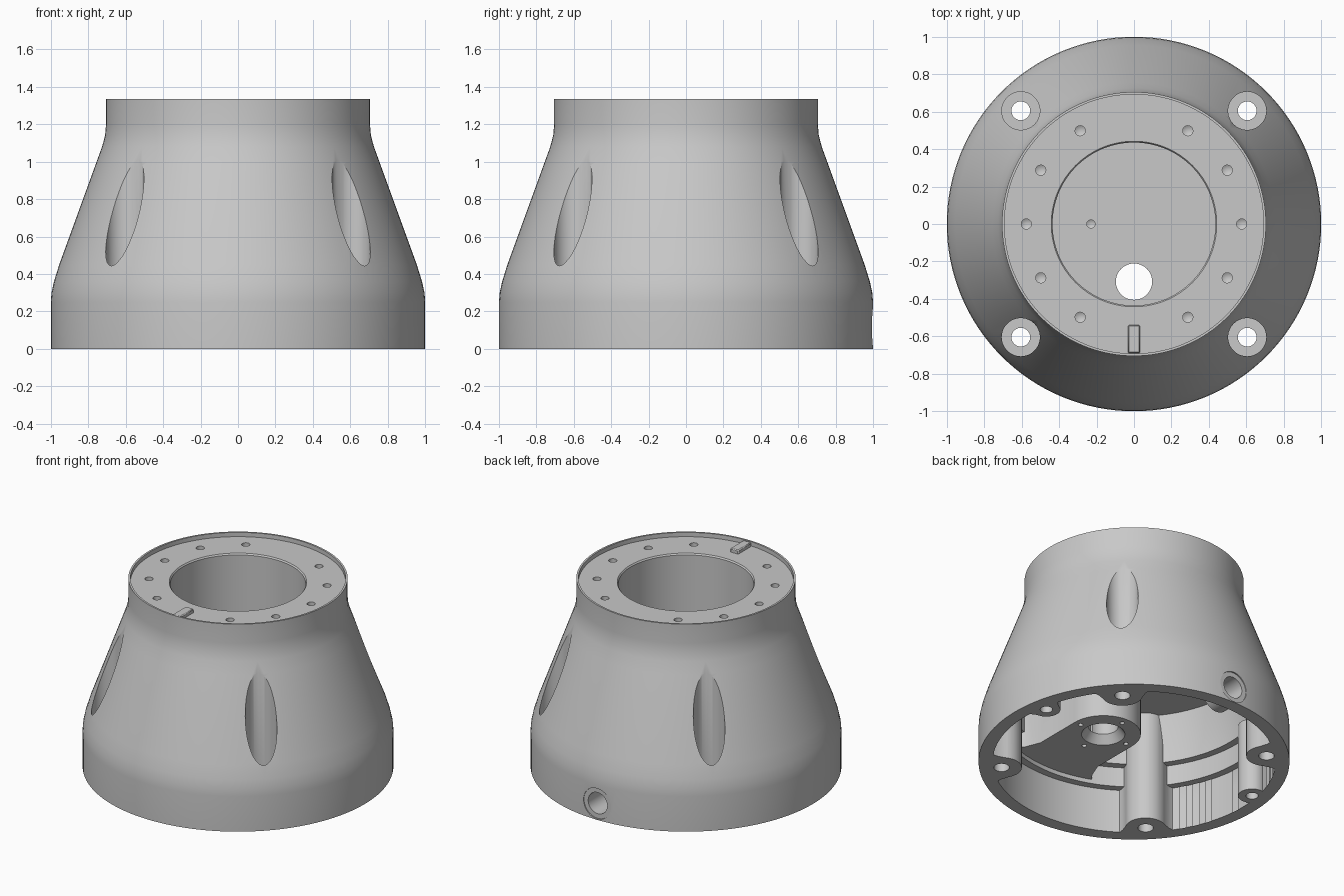
import bpy, bmesh
from math import radians, sin, cos, pi
from mathutils import Matrix, Vector

default = bpy.data.objects.get("Cube")
if default:
    bpy.data.objects.remove(default, do_unlink=True)

grey = bpy.data.materials.new("cast_grey")
grey.use_nodes = True
GREY = (0.58, 0.58, 0.58, 1)
grey.diffuse_color = GREY
grey.node_tree.nodes["Principled BSDF"].inputs["Base Color"].default_value = GREY


def finish(bm, name):
    bmesh.ops.recalc_face_normals(bm, faces=bm.faces)
    mesh = bpy.data.meshes.new(name)
    bm.to_mesh(mesh)
    bm.free()
    mesh.materials.append(grey)
    obj = bpy.data.objects.new(name, mesh)
    bpy.context.collection.objects.link(obj)
    return obj


def lathe(name, profile, steps=128):
    """Revolve a profile of (radius, height) points around z."""
    bm = bmesh.new()
    verts = [bm.verts.new((r, 0, z)) for r, z in profile]
    edges = [bm.edges.new(pair) for pair in zip(verts, verts[1:])]
    bmesh.ops.spin(bm, geom=verts + edges, cent=(0, 0, 0), axis=(0, 0, 1),
                   angle=2 * pi, steps=steps)
    bmesh.ops.remove_doubles(bm, verts=bm.verts, dist=0.0001)
    return finish(bm, name)


def rod(name, start, end, r, r_end=None, sides=48):
    """Cylinder or cone between two points."""
    a, b = Vector(start), Vector(end)
    turn = (b - a).to_track_quat('Z', 'Y').to_matrix().to_4x4()
    bm = bmesh.new()
    bmesh.ops.create_cone(bm, cap_ends=True, segments=sides, radius1=r,
                          radius2=r if r_end is None else r_end,
                          depth=(b - a).length,
                          matrix=Matrix.Translation((a + b) / 2) @ turn)
    return finish(bm, name)


def post(name, x, y, z0, z1, r, r_end=None, sides=48):
    return rod(name, (x, y, z0), (x, y, z1), r, r_end, sides)


def drill(name, x, y, z0, z1, r):
    """Blind hole with a pointed bottom."""
    return lathe_at(name, x, y, [(0, z0), (r, z0 + r * 0.6), (r, z1), (0, z1)])


def lathe_at(name, x, y, profile):
    obj = lathe(name, profile, 24)
    obj.data.transform(Matrix.Translation((x, y, 0)))
    return obj


def web(name, angle, sections, z0, z1):
    """Upright prism running outwards; sections are (radius, half width)."""
    outline = [(r, w) for r, w in sections] + [(r, -w) for r, w in sections[::-1]]
    bm = bmesh.new()
    face = bm.faces.new([bm.verts.new((r, w, z0)) for r, w in outline])
    extruded = bmesh.ops.extrude_face_region(bm, geom=[face])["geom"]
    top = [v for v in extruded if isinstance(v, bmesh.types.BMVert)]
    bmesh.ops.translate(bm, verts=top, vec=(0, 0, z1 - z0))
    bm.transform(Matrix.Rotation(radians(angle), 4, 'Z'))
    return finish(bm, name)


def carve(target, tools):
    """Subtract each tool from the target, discard it and tidy the seams."""
    bpy.context.view_layer.objects.active = target
    for tool in tools:
        mod = target.modifiers.new("carve", 'BOOLEAN')
        mod.operation, mod.solver, mod.object = 'DIFFERENCE', 'EXACT', tool
        bpy.ops.object.modifier_apply(modifier=mod.name)
        bpy.data.objects.remove(tool, do_unlink=True)
    bm = bmesh.new()
    bm.from_mesh(target.data)
    bmesh.ops.remove_doubles(bm, verts=bm.verts, dist=0.0002)
    bmesh.ops.dissolve_degenerate(bm, edges=bm.edges, dist=0.0002)
    bm.to_mesh(target.data)
    bm.free()


def polar(r, degrees):
    return r * cos(radians(degrees)), r * sin(radians(degrees))


# Flared outer body with the raised rim and round well on top
body = lathe("housing_body", [
    (0, 0), (1, 0), (1, 0.25), (0.996, 0.3), (0.983, 0.36), (0.955, 0.45),
    (0.755, 1.0), (0.726, 1.08), (0.71, 1.14), (0.705, 1.2), (0.705, 1.335),
    (0.692, 1.335), (0.692, 1.305), (0.442, 1.305), (0.435, 1.295),
    (0.435, 0.85), (0, 0.85)])

# Underside cavity with stepped wall and flat ceiling
cavity = lathe("cavity", [
    (0, -0.1), (0.91, -0.1), (0.91, 0.31), (0.86, 0.31), (0.86, 0.45),
    (0.81, 0.45), (0.81, 0.56), (0.77, 0.78), (0, 0.78)])

# Material kept inside the cavity: flared bolt bosses, tongue and port sleeve
ANGLES = (45, 135, 225, 315)
CORNERS = [polar(0.855, a) for a in ANGLES]
SIDES = [polar(0.877, a) for a in (10, 170)]
kept = [post("corner_boss", x, y, -0.2, 1.3, 0.13) for x, y in CORNERS]
kept += [web("corner_web", a, [(0.82, 0.125), (0.87, 0.15), (0.96, 0.23)],
             -0.2, 1.3) for a in ANGLES]
kept += [post("side_boss", x, y, -0.2, 0.52, 0.09) for x, y in SIDES]
kept += [web("side_web", a, [(0.85, 0.085), (0.88, 0.1), (0.96, 0.17)],
             -0.2, 0.51) for a in (10, 170)]
kept += [post("tongue_end", 0, -0.305, 0.34, 1, 0.24),
         web("tongue", 270, [(0.305, 0.24), (0.65, 0.24), (0.75, 0.28),
                             (0.95, 0.42)], 0.34, 1),
         rod("port_sleeve", (0, 0.82, 0.115), (0, 1, 0.115), 0.105)]
carve(cavity, kept)

# Bolt holes with counterbores that slice through the sloped wall
cuts = [cavity]
for x, y in CORNERS:
    cuts += [post("counterbore", x, y, 0.25, 1.5, 0.102),
             post("bolt_hole", x, y, -0.1, 0.3, 0.05)]
cuts += [post("dowel_hole", x, y, -0.1, 0.25, 0.04) for x, y in SIDES]

# Outlet in the well floor, countersunk below, with four screw holes
cuts += [post("outlet", 0, -0.308, 0.2, 1, 0.097),
         post("countersink", 0, -0.308, 0.33, 0.4, 0.147, 0.095)]
for a in range(0, 360, 90):
    x, y = polar(0.19, a)
    cuts.append(post("screw_hole", x, y - 0.308, 0.3, 0.42, 0.016, sides=16))
cuts.append(drill("well_pin_hole", -0.23, 0, 0.81, 1, 0.022))

# Ring of blind holes in the top flange, skipping front and back
for a in range(0, 360, 30):
    if a not in (90, 270):
        cuts.append(drill("flange_hole", *polar(0.575, a), 1.2, 1.4, 0.027))

# Rear cable port with spot face
cuts += [rod("spot_face", (0, 0.99, 0.115), (0, 1.1, 0.115), 0.108),
         rod("cable_port", (0, 0.7, 0.115), (0, 1.1, 0.115), 0.075)]
carve(body, cuts)

# Locating key on the flange, with softened edges
key = web("locating_key", 270, [(0.54, 0.032), (0.69, 0.032)], 1.29, 1.332)
bevel = key.modifiers.new("edge_chamfer", 'BEVEL')
bevel.width, bevel.segments = 0.006, 1

bpy.ops.object.select_all(action='DESELECT')
for obj in (body, key):
    obj.select_set(True)
bpy.context.view_layer.objects.active = body
bpy.ops.object.shade_smooth_by_angle(angle=radians(30))
